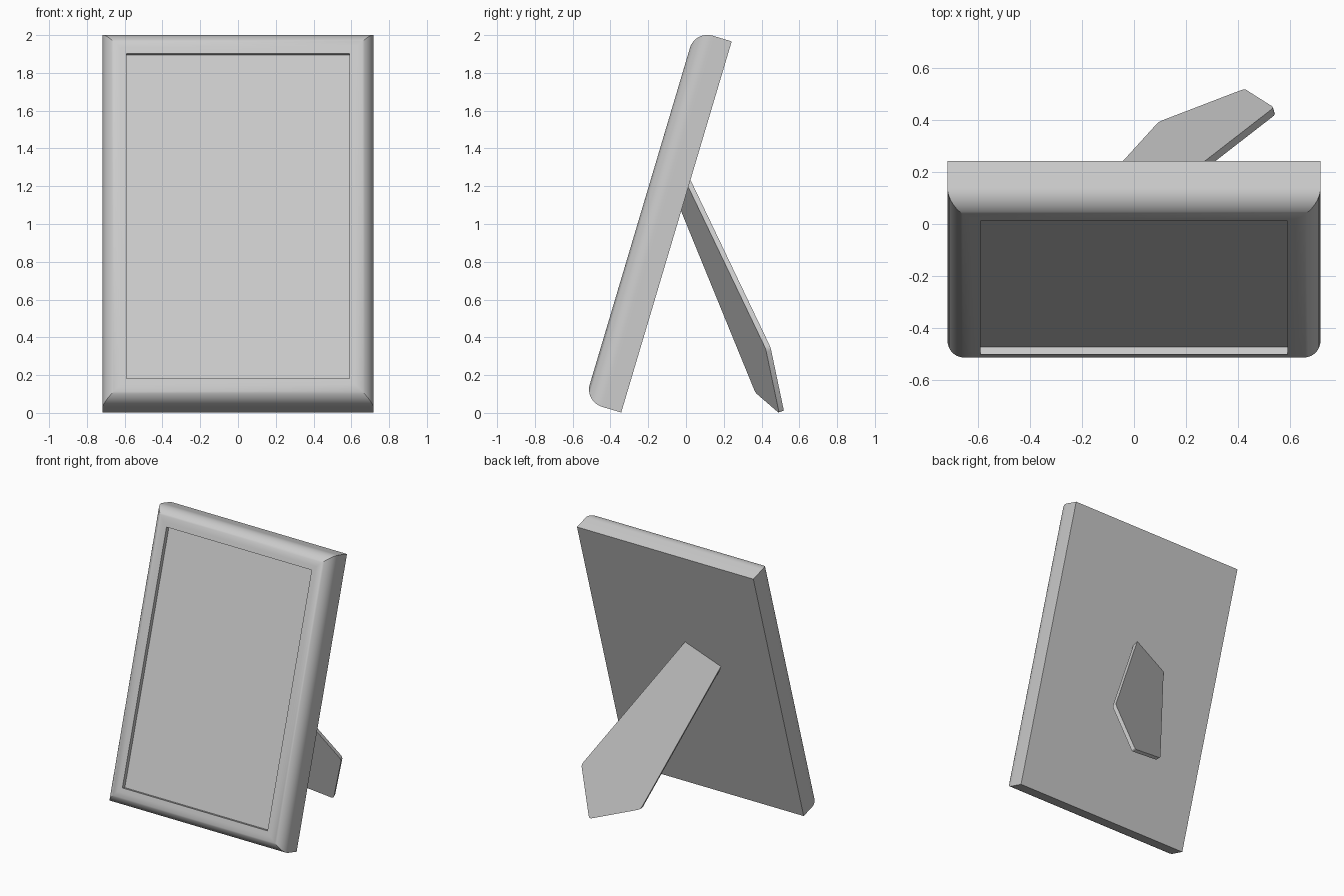
import bpy, bmesh, math
from mathutils import Vector

if "Cube" in bpy.data.objects:
    bpy.data.objects.remove(bpy.data.objects["Cube"])

TILT = math.radians(16.58)
UP = Vector((0, math.sin(TILT), math.cos(TILT)))
OUT = Vector((0, -math.cos(TILT), math.sin(TILT)))
BASE = Vector((0, -0.343, 0.002))
HALF_W, HEIGHT = 0.717, 2.05


def finish(bm, name):
    bmesh.ops.recalc_face_normals(bm, faces=bm.faces)
    me = bpy.data.meshes.new(name)
    bm.to_mesh(me)
    bm.free()
    ob = bpy.data.objects.new(name, me)
    bpy.context.collection.objects.link(ob)
    bpy.ops.object.select_all(action='DESELECT')
    ob.select_set(True)
    bpy.context.view_layer.objects.active = ob
    return ob


# Leaning frame: cross-section (inset, depth) swept round a mitred rectangle
profile = [(0, 0), (0, 0.105)]
for i in range(1, 13):
    a = math.pi / 2 * i / 12
    profile.append((0.095 * (1 - math.cos(a)), 0.105 + 0.097 * math.sin(a)))
profile += [(0.127, 0.202), (0.127, 0.172)]

bm = bmesh.new()
rings = []
for inset, depth in profile:
    w, lo, hi = HALF_W - inset, inset, HEIGHT - inset
    rings.append([bm.verts.new(BASE + Vector((x, 0, 0)) + UP * u + OUT * depth)
                  for x, u in ((-w, lo), (w, lo), (w, hi), (-w, hi))])
for r0, r1 in zip(rings, rings[1:]):
    for i in range(4):
        j = (i + 1) % 4
        bm.faces.new((r0[i], r0[j], r1[j], r1[i]))
bm.faces.new(rings[0])      # flat back
bm.faces.new(rings[-1])     # recessed picture panel
finish(bm, "picture_frame")
bpy.ops.object.shade_smooth_by_angle(angle=math.radians(30))

# Easel leg: flat five-sided plate swung out behind the frame
outline = [(-0.275, -0.014, 1.11), (-0.01, 0.023, 1.235), (0.535, 0.457, 0.35),
           (0.425, 0.517, 0.005), (0.095, 0.393, 0.115)]
pts = [Vector(p) for p in outline]
normal = (pts[1] - pts[0]).cross(pts[4] - pts[0]).normalized()
pts = [p - normal * (p - pts[0]).dot(normal) for p in pts]
THICK = 0.028
bm = bmesh.new()
outer = [bm.verts.new(p) for p in pts]
inner = [bm.verts.new(p - normal * THICK) for p in pts]
bm.faces.new(outer)
bm.faces.new(inner[::-1])
for i in range(5):
    j = (i + 1) % 5
    bm.faces.new((outer[i], outer[j], inner[j], inner[i]))
# soften the three free corners
edges = [bm.edges.get((outer[i], inner[i])) for i in (2, 3, 4)]
bmesh.ops.bevel(bm, geom=edges, offset=0.018, segments=3, profile=0.5, affect='EDGES')
finish(bm, "easel_leg")
bpy.ops.object.shade_smooth_by_angle(angle=math.radians(30))
